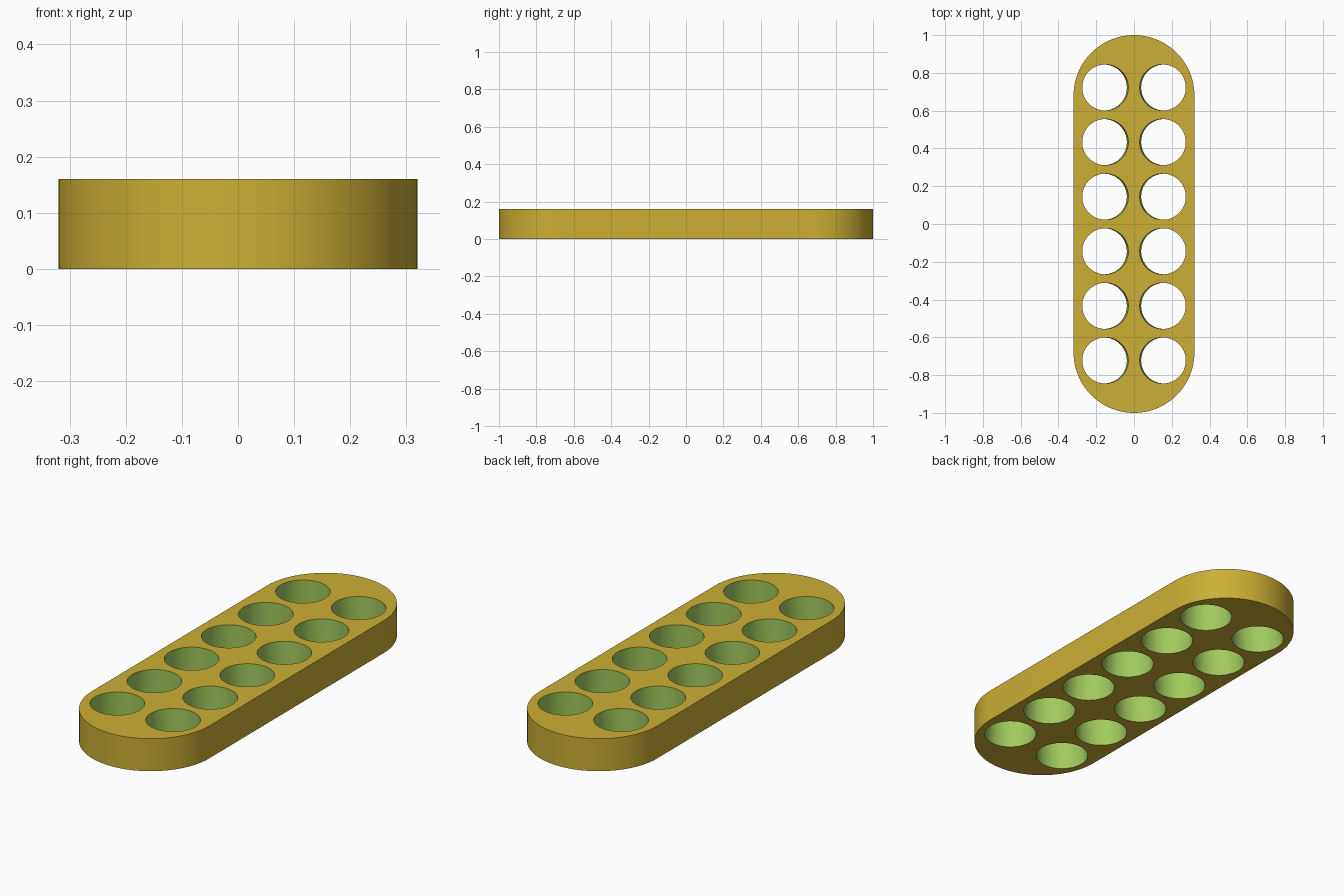
import bpy, bmesh, math

if "Cube" in bpy.data.objects:
    bpy.data.objects.remove(bpy.data.objects["Cube"])

W, L, H = 0.32, 1.0, 0.16      # half width, half length, height
HOLE_R, HOLE_X, PITCH = 0.122, 0.156, 0.289
LEAN = 0.008                   # outward drift of each bore towards the bottom


def material(name, rgb):
    m = bpy.data.materials.new(name)
    m.diffuse_color = (*rgb, 1)
    m.use_nodes = True
    m.node_tree.nodes["Principled BSDF"].inputs["Base Color"].default_value = m.diffuse_color
    return m


yellow = material("mustard_yellow", (0.60, 0.43, 0.035))
green = material("leaf_green", (0.36, 0.59, 0.11))


def prism(bm, bottom, top):
    """Closed prism between two matching outlines of 3D points."""
    lo = [bm.verts.new(p) for p in bottom]
    hi = [bm.verts.new(p) for p in top]
    n = len(lo)
    bm.faces.new(lo[::-1])
    bm.faces.new(hi)
    for i in range(n):
        j = (i + 1) % n
        bm.faces.new((lo[i], lo[j], hi[j], hi[i]))


def make_object(name, bm, mat):
    me = bpy.data.meshes.new(name)
    bm.to_mesh(me)
    bm.free()
    me.materials.append(mat)
    ob = bpy.data.objects.new(name, me)
    bpy.context.collection.objects.link(ob)
    return ob


# Rounded-end block
outline = []
for start, cy in ((0, L - W), (math.pi, W - L)):
    for i in range(49):
        a = start + math.pi * i / 48
        outline.append((W * math.cos(a), cy + W * math.sin(a)))
bm = bmesh.new()
prism(bm, [(x, y, 0) for x, y in outline], [(x, y, H) for x, y in outline])
block = make_object("rack_block", bm, yellow)

# Two rows of six slightly leaning bores
bm = bmesh.new()
for side in (-1, 1):
    for k in range(6):
        cy = (k - 2.5) * PITCH

        def ring(z):
            cx = side * (HOLE_X + LEAN * (0.5 - z / H))
            return [(cx + HOLE_R * math.cos(math.tau * i / 64),
                     cy + HOLE_R * math.sin(math.tau * i / 64), z)
                    for i in range(64)]
        prism(bm, ring(-0.05), ring(H + 0.05))
cutter = make_object("bore_cutter", bm, green)
cutter.hide_render = True
cutter.hide_set(True)

# Cut the bores, keeping the green on their walls
block.data.materials.append(green)
mod = block.modifiers.new("bores", 'BOOLEAN')
mod.operation = 'DIFFERENCE'
mod.solver = 'EXACT'
mod.material_mode = 'TRANSFER'
mod.object = cutter
bpy.context.view_layer.objects.active = block
block.select_set(True)
bpy.ops.object.modifier_apply(modifier=mod.name)
bpy.data.objects.remove(cutter)
bpy.ops.object.shade_smooth_by_angle(angle=math.radians(30))
